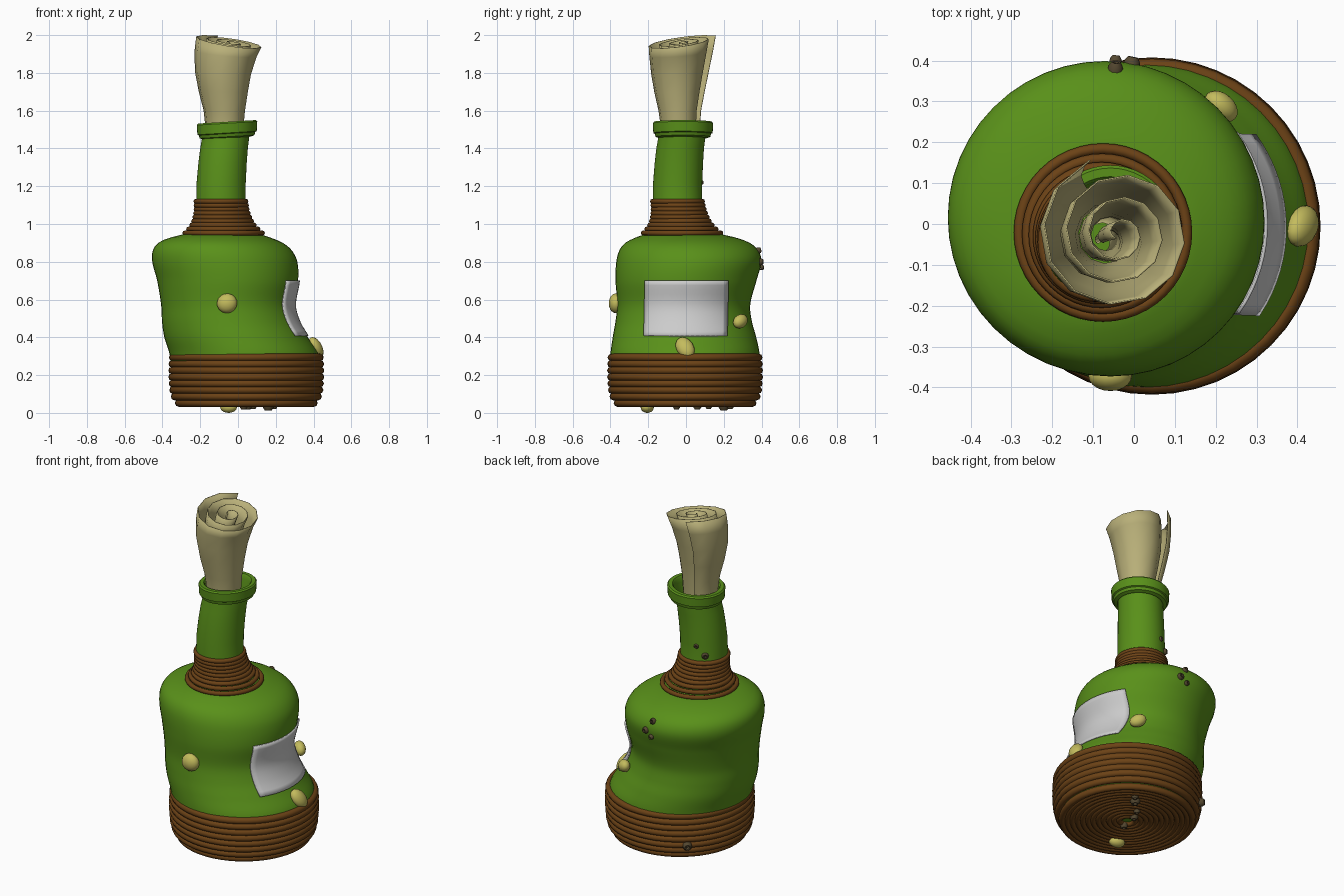
import bpy, bmesh, math
from mathutils import Vector, Matrix

if "Cube" in bpy.data.objects:
    bpy.data.objects.remove(bpy.data.objects["Cube"])

def material(name, rgb):
    m = bpy.data.materials.new(name)
    m.diffuse_color = (*rgb, 1)
    m.use_nodes = True
    m.node_tree.nodes["Principled BSDF"].inputs["Base Color"].default_value = m.diffuse_color
    return m

GREEN = material("green_glass", (0.10, 0.28, 0.01))
BROWN = material("rope_brown", (0.15, 0.055, 0.008))
PAPER = material("parchment", (0.48, 0.43, 0.19))
SHELL = material("shell_yellow", (0.55, 0.5, 0.11))
DARK = material("barnacle_dark", (0.09, 0.065, 0.03))

def finish(name, bm, mat=None, angle=40, normals=True):
    if normals:
        bmesh.ops.recalc_face_normals(bm, faces=bm.faces)
    me = bpy.data.meshes.new(name)
    bm.to_mesh(me)
    bm.free()
    ob = bpy.data.objects.new(name, me)
    bpy.context.collection.objects.link(ob)
    if mat:
        me.materials.append(mat)
    bpy.ops.object.select_all(action='DESELECT')
    ob.select_set(True)
    bpy.context.view_layer.objects.active = ob
    bpy.ops.object.shade_smooth_by_angle(angle=math.radians(angle))
    return ob

def skin(bm, rows, closed=True):
    n = len(rows[0])
    for a, b in zip(rows, rows[1:]):
        for i in range(n if closed else n - 1):
            j = (i + 1) % n
            bm.faces.new((a[i], a[j], b[j], b[i]))

def loft(name, sections, mat, tilt=0.0, caps=True, n=48):
    """Stack of circles (z, centre x, centre y, radius), optionally tilted in x."""
    bm = bmesh.new()
    rows = []
    for z, cx, cy, r in sections:
        ring = []
        for i in range(n):
            a = 2 * math.pi * i / n
            ring.append(bm.verts.new((cx + r * math.cos(a), cy + r * math.sin(a),
                                      z + tilt * r * math.cos(a))))
        rows.append(ring)
    skin(bm, rows)
    if caps:
        bm.faces.new(rows[0])
        bm.faces.new(rows[-1])
    return finish(name, bm, mat)

def section_at(pts, z):
    """Smooth (Catmull-Rom) lookup of centre and radius at a height."""
    k = 0
    while k < len(pts) - 2 and z > pts[k + 1][0]:
        k += 1
    p1, p2 = pts[k], pts[k + 1]
    p0, p3 = pts[max(k - 1, 0)], pts[min(k + 2, len(pts) - 1)]
    h = p2[0] - p1[0]
    t = (z - p1[0]) / h
    out = []
    for c in (1, 2, 3):
        m1 = (p2[c] - p0[c]) / (p2[0] - p0[0]) * h
        m2 = (p3[c] - p1[c]) / (p3[0] - p1[0]) * h
        out.append((2*t**3 - 3*t*t + 1) * p1[c] + (t**3 - 2*t*t + t) * m1
                   + (3*t*t - 2*t**3) * p2[c] + (t**3 - t*t) * m2)
    return out

# Bent bottle body
BODY = [(0.05, 0.045, -0.005, 0.36), (0.12, 0.045, -0.005, 0.385), (0.30, 0.035, -0.005, 0.395),
        (0.40, -0.01, -0.008, 0.38), (0.48, -0.04, -0.012, 0.362), (0.57, -0.055, -0.012, 0.352),
        (0.70, -0.055, 0.0, 0.373), (0.80, -0.07, 0.015, 0.384), (0.86, -0.083, 0.015, 0.368),
        (0.90, -0.092, 0.008, 0.33), (0.925, -0.095, 0.0, 0.275), (0.945, -0.085, -0.015, 0.205)]
lower = [(z, *section_at(BODY, z)) for z in [0.05 + 0.895 * i / 60 for i in range(61)]]
loft("bottle_body", lower, GREEN)

# Neck with an open mouth, and the tilted lip
loft("bottle_neck", [(0.93, -0.08, -0.02, 0.21), (0.97, -0.083, -0.03, 0.16), (1.03, -0.087, -0.04, 0.138),
                     (1.13, -0.09, -0.045, 0.131), (1.22, -0.089, -0.044, 0.130), (1.32, -0.082, -0.038, 0.128),
                     (1.40, -0.074, -0.031, 0.126), (1.48, -0.062, -0.019, 0.124), (1.52, -0.058, -0.016, 0.124),
                     (1.40, -0.074, -0.031, 0.117), (1.22, -0.089, -0.044, 0.117)], GREEN)
LIP = [(1.50, 0.122), (1.455, 0.126), (1.462, 0.145), (1.478, 0.149), (1.482, 0.157), (1.533, 0.160),
       (1.541, 0.153), (1.541, 0.132), (1.533, 0.125), (1.50, 0.122)]
loft("bottle_lip", [(z, -0.058, -0.016, r) for z, r in LIP], GREEN, tilt=0.06, caps=False)

# Rope windings
def rope(name, rings):
    """Join rings given as (centre x, centre y, z, ring radius, rope thickness)."""
    bm = bmesh.new()
    for cx, cy, z, R, r in rings:
        rows = []
        for k in range(9):
            b = 2 * math.pi * k / 8
            if k == 8:
                rows.append(rows[0])
                continue
            q = R + r * math.cos(b)
            rows.append([bm.verts.new((cx + q * math.cos(a), cy + q * math.sin(a), z + r * math.sin(b)))
                         for a in [2 * math.pi * i / 48 for i in range(48)]])
        skin(bm, rows)
    return finish(name, bm, BROWN, 60)

base_radii = [0.358, 0.38, 0.388, 0.391, 0.393, 0.393, 0.392, 0.390]
rope("base_rope", [(0.044, -0.005, 0.052 + 0.0345 * i, R, 0.02) for i, R in enumerate(base_radii)])
rope("bottom_rope", [(0.044, -0.005, 0.049, 0.045 + 0.0285 * i, 0.017) for i in range(11)])
neck_radii = [0.205, 0.183, 0.165, 0.153, 0.145, 0.139, 0.135, 0.133, 0.132]
rope("neck_rope", [(-0.076 - 0.0018 * i, -0.021 - 0.003 * i, 0.952 + 0.021 * i, R, 0.0135)
                   for i, R in enumerate(neck_radii)])

# Blank label wrapped on the right side
bm = bmesh.new()
rows = []
for k in range(13):
    z = 0.41 + 0.29 * k / 12
    cx, cy, r = section_at(BODY, z)
    r += 0.010
    rows.append([bm.verts.new((cx + math.sqrt(r * r - (y - cy) ** 2), y, z))
                 for y in [-0.225 + 0.012 * k / 24 + 0.445 * i / 16 for i in range(17)]])
skin(bm, rows, closed=False)
label = finish("label", bm)
sol = label.modifiers.new("thickness", 'SOLIDIFY')
sol.thickness = 0.008

# Rolled parchment: spiral swept up through flaring levels (z, cx, cy, radius)
LEVELS = [(1.25, -0.083, -0.042, 0.100), (1.50, -0.064, -0.032, 0.107), (1.60, -0.064, -0.036, 0.118),
          (1.70, -0.068, -0.038, 0.140), (1.80, -0.068, -0.036, 0.160), (1.90, -0.053, -0.030, 0.177),
          (1.962, -0.035, -0.025, 0.186)]
bm = bmesh.new()
rows = []
STEPS = 40
for k, (z, cx, cy, R) in enumerate(LEVELS):
    row = []
    for i in range(STEPS + 1):
        a = math.radians(112 + 30 * i)
        f = 1.06 - 0.98 * i / STEPS
        dx, dy = R * f * math.cos(a), R * f * math.sin(a)
        lean = (k / 6) ** 3
        row.append(bm.verts.new((cx + dx, cy + dy, z + lean * (0.13 * dy - 0.15 * dx))))
    rows.append(row)
skin(bm, rows, closed=False)
scroll = finish("parchment_scroll", bm, PAPER, 35)
sol = scroll.modifiers.new("thickness", 'SOLIDIFY')
sol.thickness = 0.004

# Yellow shells: flattened ellipsoids facing outward
def facing(pos, out, roll=0.0):
    q = Vector(out).to_track_quat('Z', 'Y')
    return Matrix.Translation(pos) @ q.to_matrix().to_4x4() @ Matrix.Rotation(roll, 4, 'Z')

SHELLS = [((-0.058, -0.372, 0.58), (0, -1, 0), (0.054, 0.052, 0.037), 0.3),
          ((0.412, -0.005, 0.345), (1, 0, 0.5), (0.046, 0.064, 0.034), 0.5),
          ((0.213, 0.288, 0.485), (0.65, 0.76, 0), (0.048, 0.036, 0.032), 0.4),
          ((-0.05, -0.205, 0.03), (0, 0, -1), (0.046, 0.034, 0.030), 0.3)]
for i, (pos, out, size, roll) in enumerate(SHELLS):
    bm = bmesh.new()
    bmesh.ops.create_uvsphere(bm, u_segments=16, v_segments=10, radius=1,
                              matrix=facing(pos, out, roll) @ Matrix.Diagonal((*size, 1)))
    finish(f"shell_{i + 1}", bm, SHELL, 60)

# Dark barnacles: small craters in groups
def barnacles(name, items):
    bm = bmesh.new()
    for pos, out, s in items:
        m = facing(pos, out)
        rows = [[bm.verts.new(m @ Vector((r * s * math.cos(a), r * s * math.sin(a), h * s)))
                 for a in [2 * math.pi * i / 10 for i in range(10)]]
                for r, h in [(1.1, -0.5), (1.0, 0.2), (0.65, 0.75), (0.4, 0.7), (0.25, 0.1)]]
        skin(bm, rows)
        bm.faces.new(rows[0])
        bm.faces.new(rows[-1])
    finish(name, bm, DARK)

barnacles("body_barnacles", [((-0.045, 0.385, 0.86), (0.1, 1, 0.4), 0.017),
                             ((-0.005, 0.395, 0.80), (0.2, 1, 0.05), 0.019),
                             ((-0.045, 0.402, 0.77), (0.1, 1, -0.1), 0.014)])
barnacles("neck_barnacles", [((-0.17, 0.059, 1.165), (-0.6, 0.8, 0), 0.019),
                             ((-0.125, 0.080, 1.22), (-0.3, 0.95, 0), 0.014)])
barnacles("base_barnacles", [((-0.225, 0.308, 0.12), (-0.65, 0.76, 0), 0.024),
                             ((0.16, 0.20, 0.034), (0, 0, -1), 0.028),
                             ((0.19, 0.235, 0.034), (0, 0, -1), 0.018),
                             ((0.05, 0.06, 0.034), (0, 0, -1), 0.022),
                             ((0.08, 0.12, 0.034), (0, 0, -1), 0.018),
                             ((0.03, -0.05, 0.034), (0, 0, -1), 0.020)])
